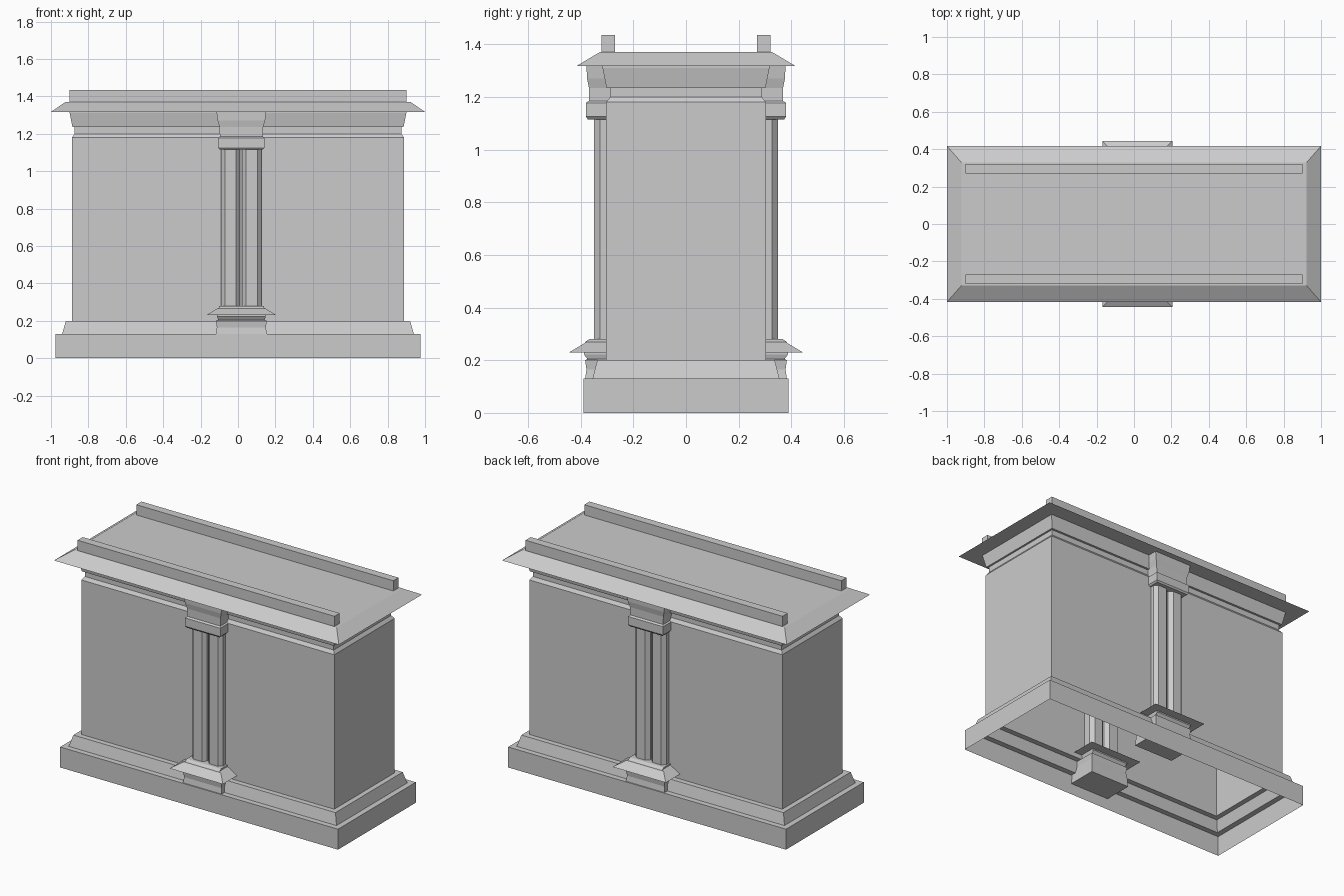
import bpy, bmesh

if "Cube" in bpy.data.objects:
    bpy.data.objects.remove(bpy.data.objects["Cube"])


def finish(name, bm):
    bmesh.ops.recalc_face_normals(bm, faces=bm.faces)
    me = bpy.data.meshes.new(name)
    bm.to_mesh(me)
    bm.free()
    ob = bpy.data.objects.new(name, me)
    bpy.context.collection.objects.link(ob)
    return ob


def loft(name, levels, centre=(0, 0), chamfer=0, caps=True):
    """Stack of rectangles (z, half x, half y), corners optionally chamfered."""
    bm = bmesh.new()
    rings = []
    for z, hx, hy in levels:
        pts = []
        for sx, sy in ((1, 1), (-1, 1), (-1, -1), (1, -1)):
            if chamfer:
                a = (sx * hx, sy * (hy - chamfer))
                b = (sx * (hx - chamfer), sy * hy)
                pts += [a, b] if sx * sy > 0 else [b, a]
            else:
                pts.append((sx * hx, sy * hy))
        rings.append([bm.verts.new((centre[0] + x, centre[1] + y, z)) for x, y in pts])
    n = len(rings[0])
    for lo, hi in zip(rings, rings[1:]):
        for i in range(n):
            j = (i + 1) % n
            bm.faces.new((lo[i], lo[j], hi[j], hi[i]))
    if caps:
        bm.faces.new(rings[0])
        bm.faces.new(rings[-1])
    return finish(name, bm)


# Hollow body: plinth, sloped tier, wall and cornice, open underneath
loft("body", [(0, .975, .39), (.13, .975, .39), (.13, .94, .355), (.20, .92, .337),
              (.20, .888, .303), (1.18, .888, .303), (1.20, .873, .288),
              (1.235, .873, .288), (1.235, .885, .302), (1.31, .9, .317),
              (1.317, .9, .317)], caps=False)

# Roof slab with bevelled eaves
loft("roof", [(1.317, 1, .417), (1.37, .922, .328)])

for side, label in ((-1, "front"), (1, "back")):
    # Roof rail
    loft(label + "_rail", [(1.37, .902, .026), (1.435, .902, .026)], (0, side * .295))

    # Column: pedestal with flange, twin shafts, capital
    cx, cy = .018, side * .293
    loft(label + "_pedestal", [(.07, .14, .094), (.13, .136, .09), (.165, .131, .085),
                               (.20, .136, .09), (.205, .124, .082), (.222, .13, .094),
                               (.23, .13, .094), (.23, .187, .151), (.265, .13, .092),
                               (.27, .12, .09), (.28, .12, .075)], (cx, cy))
    for dx, part in ((-.058, "left"), (.055, "right")):
        loft(f"{label}_{part}_shaft", [(.275, .052, .056), (1.125, .052, .056)],
             (cx + dx, cy), chamfer=.022)
    loft(label + "_capital", [(1.115, .115, .08), (1.125, .124, .087), (1.178, .124, .087),
                              (1.185, .115, .075), (1.235, .117, .076), (1.27, .127, .083),
                              (1.318, .133, .085)], (cx, cy))
